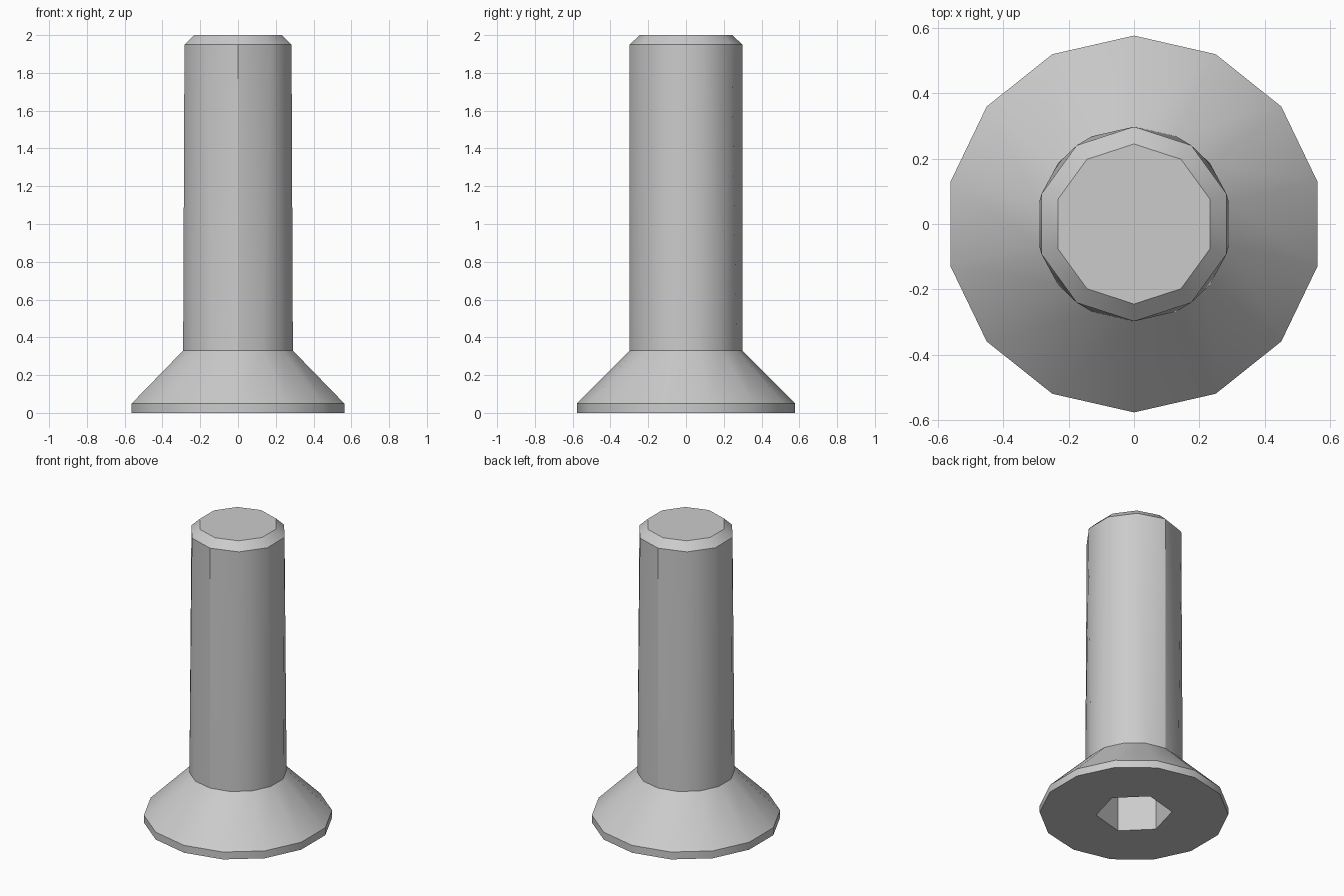
import bpy
import bmesh
from math import cos, sin, radians, tau

cube = bpy.data.objects.get("Cube")
if cube:
    bpy.data.objects.remove(cube, do_unlink=True)

HEAD_SIDES, SHAFT_SIDES, SOCKET_SIDES = 14, 10, 6
HEAD_R, SHAFT_R, TIP_R, SOCKET_R = 0.577, 0.298, 0.245, 0.233

steel = bpy.data.materials.new("steel_grey")
steel.use_nodes = True
steel.diffuse_color = (0.6, 0.6, 0.6, 1)
steel.node_tree.nodes["Principled BSDF"].inputs["Base Color"].default_value = (0.6, 0.6, 0.6, 1)

bm = bmesh.new()


def ring(sides, radius, z, start=90):
    """Regular polygon of vertices, beginning at the given angle."""
    angles = [radians(start) + tau * i / sides for i in range(sides)]
    return [bm.verts.new((radius * cos(a), radius * sin(a), z)) for a in angles]


def bridge(a, b):
    """Join two rings: quads for equal counts, otherwise a zipper of triangles."""
    na, nb = len(a), len(b)
    if na == nb:
        for i in range(na):
            j = (i + 1) % na
            bm.faces.new((a[i], a[j], b[j], b[i]))
        return
    i = j = 0
    while i < na or j < nb:
        if j == nb or (i < na and (i + 1) / na <= (j + 1) / nb):
            bm.faces.new((a[i % na], a[(i + 1) % na], b[j % nb]))
            i += 1
        else:
            bm.faces.new((a[i % na], b[(j + 1) % nb], b[j % nb]))
            j += 1


# Hex socket, sunk into the underside of the head
socket_floor = ring(SOCKET_SIDES, SOCKET_R, 0.33, 75)
socket_rim = ring(SOCKET_SIDES, SOCKET_R, 0, 75)
# Conical head with a thin straight rim
head_base = ring(HEAD_SIDES, HEAD_R, 0)
head_rim = ring(HEAD_SIDES, HEAD_R, 0.05)
neck = ring(HEAD_SIDES, SHAFT_R, 0.33)
# Shaft with a chamfered tip
shaft_top = ring(SHAFT_SIDES, SHAFT_R, 1.95)
tip = ring(SHAFT_SIDES, TIP_R, 2.0)

sections = [socket_floor, socket_rim, head_base, head_rim, neck, shaft_top, tip]
for lower, upper in zip(sections, sections[1:]):
    bridge(lower, upper)
bm.faces.new(socket_floor)
bm.faces.new(tip)
bmesh.ops.recalc_face_normals(bm, faces=bm.faces[:])

mesh = bpy.data.meshes.new("countersunk_bolt")
bm.to_mesh(mesh)
bm.free()
mesh.materials.append(steel)
bolt = bpy.data.objects.new("countersunk_bolt", mesh)
bpy.context.collection.objects.link(bolt)

# Smooth sides, crisp rims
bpy.ops.object.select_all(action='DESELECT')
bolt.select_set(True)
bpy.context.view_layer.objects.active = bolt
bpy.ops.object.shade_smooth_by_angle(angle=radians(30))
